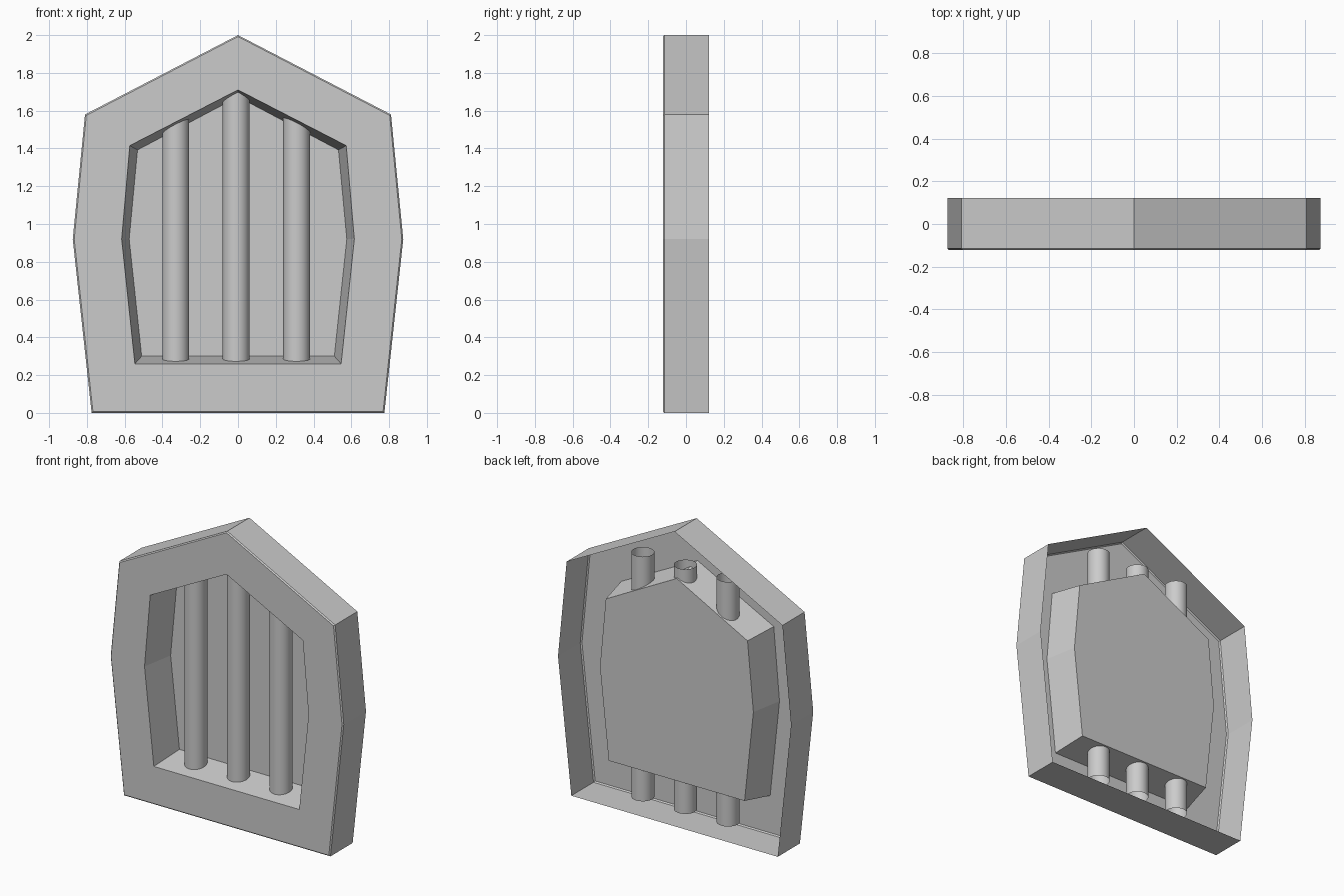
import bpy, bmesh

if "Cube" in bpy.data.objects:
    bpy.data.objects.remove(bpy.data.objects["Cube"])

def sheet(name, rings):
    """Connect mirrored outlines (half profile, y) into an open shell."""
    bm = bmesh.new()
    loops = []
    for half, y in rings:
        # half runs apex -> right side -> base; mirror to close the loop
        pts = half + [(-x, z) for x, z in reversed(half) if x > 0]
        loops.append([bm.verts.new((x, y, z)) for x, z in pts])
    for a, b in zip(loops, loops[1:]):
        n = len(a)
        for i in range(n):
            j = (i + 1) % n
            bm.faces.new((a[i], a[j], b[j], b[i]))
    return bm, loops

def finish(bm, name):
    me = bpy.data.meshes.new(name)
    bm.to_mesh(me)
    bm.free()
    ob = bpy.data.objects.new(name, me)
    bpy.context.collection.objects.link(ob)
    return ob

outer = [(0, 2.0), (0.81, 1.58), (0.875, 0.92), (0.775, 0.0)]
rim = [(0, 1.992), (0.803, 1.575), (0.867, 0.92), (0.768, 0.008)]
hole = [(0, 1.71), (0.573, 1.415), (0.616, 0.92), (0.546, 0.26)]
floor = [(0, 1.673), (0.532, 1.392), (0.576, 0.92), (0.51, 0.30)]
FRONT, BACK, FLOOR = -0.123, 0.123, 0.1

# window frame: open-backed shell with a softened front edge and recessed panel
bm, loops = sheet("window_frame", [(outer, BACK), (outer, FRONT + 0.008),
                                   (rim, FRONT), (hole, FRONT), (floor, FLOOR)])
bm.faces.new(loops[-1])
bmesh.ops.recalc_face_normals(bm, faces=bm.faces)
bm.normal_update()
# the front face must look towards -y
front = min(bm.faces, key=lambda f: f.calc_center_median().y)
if front.normal.y > 0:
    bmesh.ops.reverse_faces(bm, faces=bm.faces)
finish(bm, "window_frame")

# vertical bars: open tubes passing through the recess
Z0, Z1 = 0.08, 1.74
for i, x in enumerate((-0.33, -0.01, 0.31)):
    bpy.ops.mesh.primitive_cylinder_add(vertices=32, radius=0.071, depth=Z1 - Z0,
                                        end_fill_type='NOTHING',
                                        location=(x, 0.02, (Z0 + Z1) / 2))
    bar = bpy.context.object
    bar.name = f"window_bar_{i + 1}"
    bpy.ops.object.shade_smooth_by_angle()
